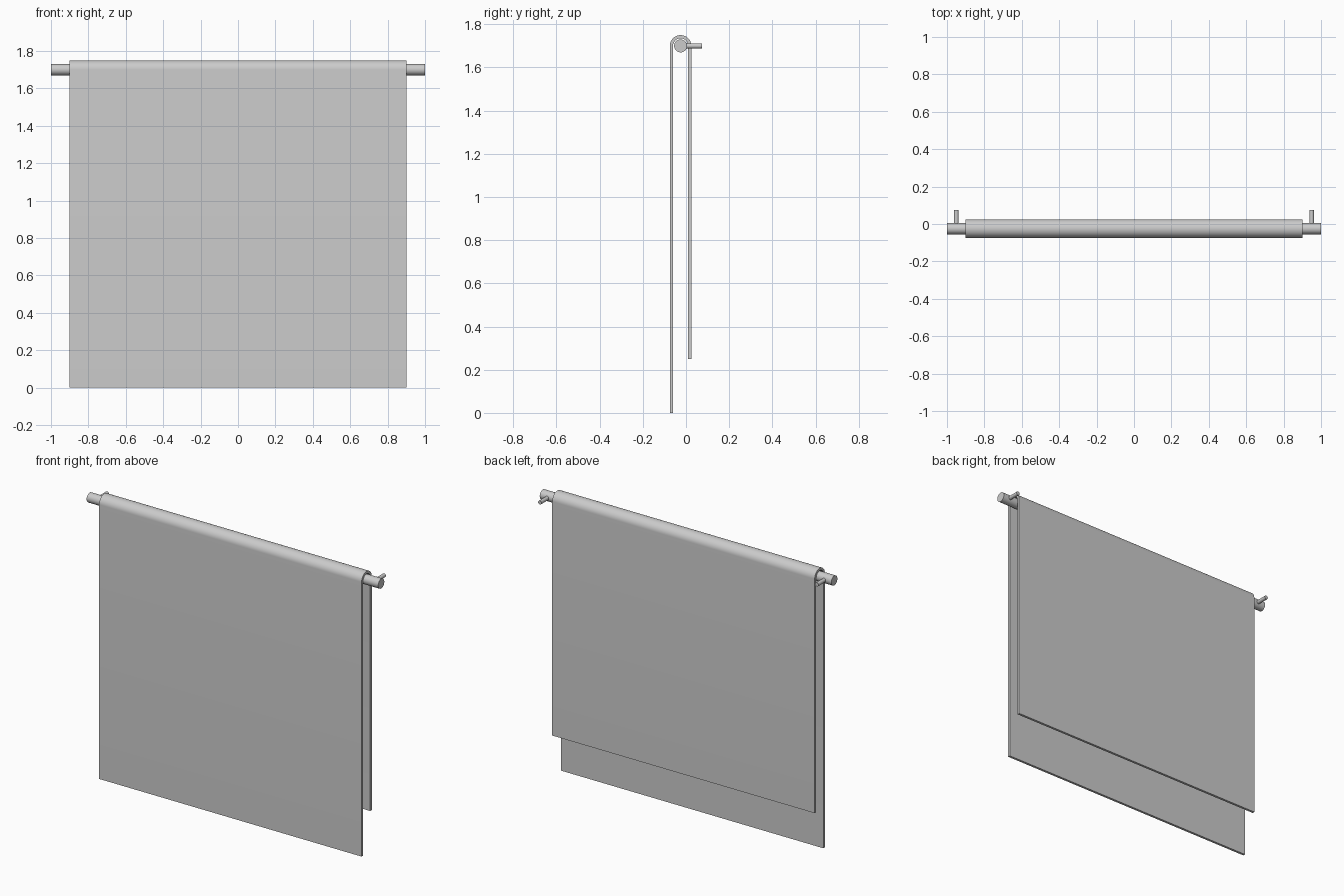
import bpy, bmesh, math
from mathutils import Vector

if "Cube" in bpy.data.objects:
    bpy.data.objects.remove(bpy.data.objects["Cube"])

ROD_Y, ROD_Z = -0.025, 1.70
THICK, OUTER = 0.015, 0.05
HALF_W = 0.9
BACK_HEM = 0.25


def smooth(obj):
    bpy.ops.object.select_all(action='DESELECT')
    obj.select_set(True)
    bpy.context.view_layer.objects.active = obj
    bpy.ops.object.shade_smooth_by_angle(angle=math.radians(35))


def cylinder(name, start, end, radius, sides=32):
    a, b = Vector(start), Vector(end)
    axis = b - a
    bpy.ops.mesh.primitive_cylinder_add(
        vertices=sides, radius=radius, depth=axis.length, location=(a + b) / 2,
        rotation=axis.to_track_quat('Z', 'Y').to_euler())
    obj = bpy.context.object
    obj.name = name
    smooth(obj)
    return obj


# Towel: closed side profile draped over the rod, extruded along x
def arc(radius, steps=24):
    return [(ROD_Y - radius * math.cos(math.pi * i / steps),
             ROD_Z + radius * math.sin(math.pi * i / steps))
            for i in range(steps + 1)]


def drape(radius):
    return [(ROD_Y - radius, 0)] + arc(radius) + [(ROD_Y + radius, BACK_HEM)]


outer, inner = drape(OUTER), drape(OUTER - THICK)
bm = bmesh.new()
rows = [[bm.verts.new((-HALF_W, y, z)) for y, z in line] for line in (outer, inner)]
for i in range(len(outer) - 1):
    bm.faces.new((rows[0][i], rows[0][i + 1], rows[1][i + 1], rows[1][i]))
result = bmesh.ops.extrude_face_region(bm, geom=bm.faces[:], use_keep_orig=True)
moved = [g for g in result['geom'] if isinstance(g, bmesh.types.BMVert)]
bmesh.ops.translate(bm, verts=moved, vec=(2 * HALF_W, 0, 0))
bmesh.ops.recalc_face_normals(bm, faces=bm.faces[:])
mesh = bpy.data.meshes.new("towel")
bm.to_mesh(mesh)
bm.free()
towel = bpy.data.objects.new("towel", mesh)
bpy.context.collection.objects.link(towel)
smooth(towel)

# Rail
cylinder("rail", (-1, ROD_Y, ROD_Z), (1, ROD_Y, ROD_Z), 0.03)

# Wall pegs behind each rail end
for side, label in ((-1, "left"), (1, "right")):
    x = side * 0.95
    cylinder(f"wall_peg_{label}", (x, ROD_Y, ROD_Z), (x, 0.075, ROD_Z), 0.012, 24)
